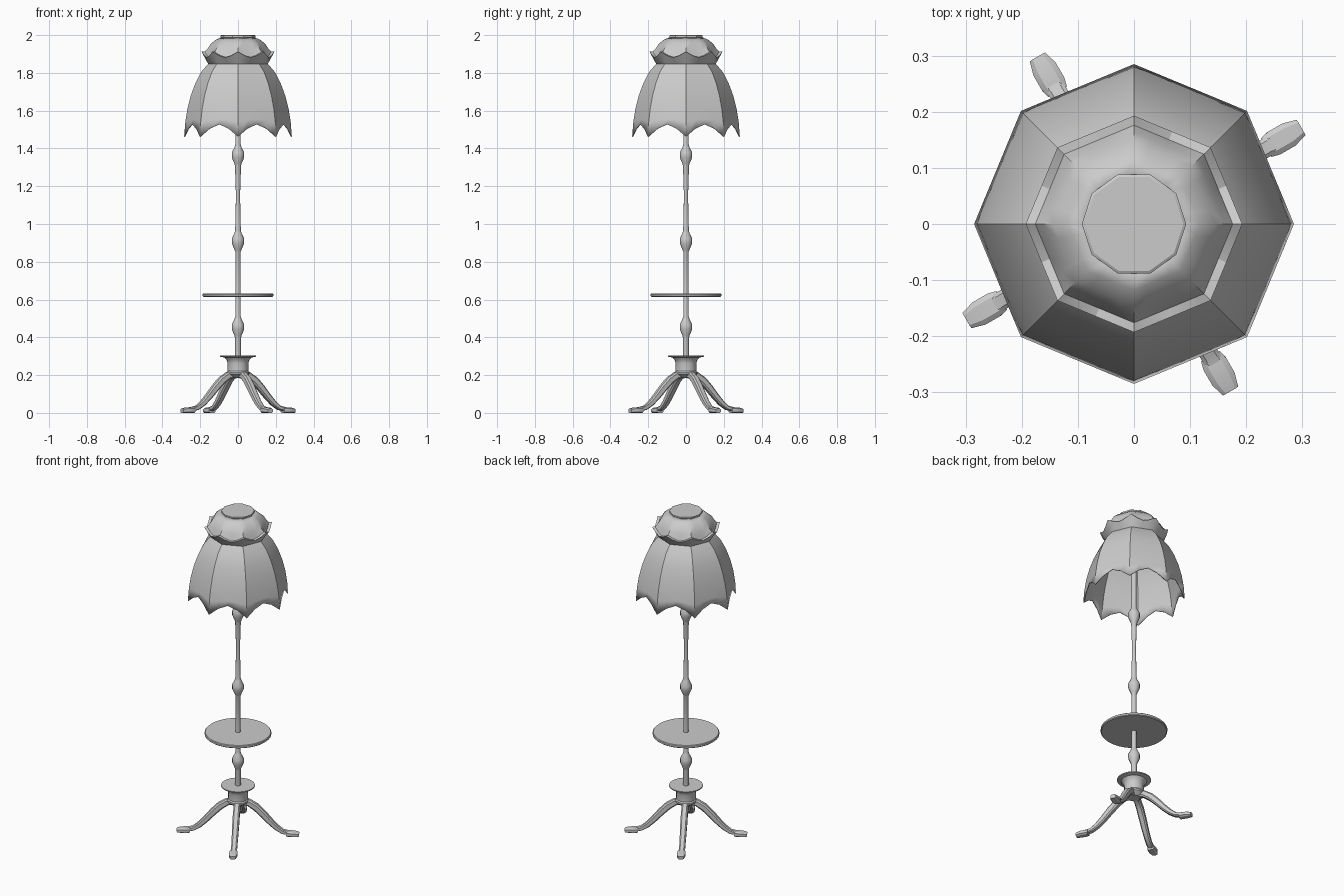
import bpy
from math import sin, cos, pi, radians
from mathutils import Vector

if "Cube" in bpy.data.objects:
    bpy.data.objects.remove(bpy.data.objects["Cube"])


def make(name, verts, faces, angle=30):
    me = bpy.data.meshes.new(name)
    me.from_pydata(verts, [], faces)
    me.update()
    ob = bpy.data.objects.new(name, me)
    bpy.context.collection.objects.link(ob)
    bpy.ops.object.select_all(action='DESELECT')
    ob.select_set(True)
    bpy.context.view_layer.objects.active = ob
    bpy.ops.object.shade_smooth_by_angle(angle=radians(angle))
    return ob


def skin(name, rings, caps=True, angle=30):
    """Join equal-length closed rings into a tube."""
    n = len(rings[0])
    verts = [v for ring in rings for v in ring]
    faces = [(k*n + i, k*n + (i+1) % n, (k+1)*n + (i+1) % n, (k+1)*n + i)
             for k in range(len(rings)-1) for i in range(n)]
    if caps:
        faces += [tuple(reversed(range(n))), tuple(range(len(verts)-n, len(verts)))]
    return make(name, verts, faces, angle)


def lathe(name, profile, n, angle=30):
    return skin(name, [[(r*cos(2*pi*i/n), r*sin(2*pi*i/n), z) for i in range(n)]
                       for r, z in profile], True, angle)


def octagon(r, z, scallop=0.0):
    """Octagon ring, four points per side; scallop shifts the side middles."""
    ring = []
    for i in range(8):
        a = Vector((cos(i*pi/4), sin(i*pi/4), 0)) * r
        b = Vector((cos((i+1)*pi/4), sin((i+1)*pi/4), 0)) * r
        for k, w in enumerate((0, .65, 1, .65)):
            p = a.lerp(b, k/4)
            ring.append((p.x, p.y, z + scallop*w))
    return ring


# Eight-sided fabric shade with pointed hem and flared collar
shade = skin("shade", [octagon(*p) for p in (
    (.285, 1.462, .066), (.279, 1.54, .015), (.268, 1.61), (.25, 1.68),
    (.226, 1.745), (.195, 1.805), (.158, 1.848), (.193, 1.912, -.03),
    (.176, 1.912, -.03), (.163, 1.925), (.145, 1.953), (.118, 1.975), (.088, 1.988))],
    caps=False)
solid = shade.modifiers.new("thickness", 'SOLIDIFY')
solid.thickness = .005
solid.offset = -1

# Top cap
lathe("shade_cap", [(.088, 1.982), (.093, 1.988), (.093, 1.997), (.088, 2.0)], 10)

# Turned pole with three repeated knobs
pole = [(.016, .2)]
for z, below, above in ((.455, .016, .014), (.91, .014, .015), (1.365, .016, .014)):
    pole += [(below, z-.057), (.019, z-.045), (.033, z-.013), (.033, z+.013),
             (.019, z+.04), (above, z+.057)]
    if z == .91:
        pole += [(.011, 1.15)]
pole += [(.014, 1.985)]
lathe("pole", pole, 12)

# Round tray table
lathe("tray", [(.183, .614), (.187, .618), (.187, .628), (.183, .632)], 32)

# Flared base hub
lathe("hub", [(.035, .185), (.042, .19), (.06, .205), (.06, .215), (.055, .222),
              (.055, .262), (.06, .28), (.072, .293), (.095, .298), (.095, .304)], 24)


def loft_leg(name, stations, turn):
    """Sweep a chamfered box along (radius, height, half width, half thickness)."""
    rings = []
    for k, (r, z, w, t) in enumerate(stations):
        a, b = stations[max(k-1, 0)], stations[min(k+1, len(stations)-1)]
        d = Vector((b[0]-a[0], b[1]-a[1])).normalized()
        ring = []
        for u, v in ((1, -.6), (1, .6), (.6, 1), (-.6, 1), (-1, .6), (-1, -.6), (-.6, -1), (.6, -1)):
            x, y, h = r - d.y*v*t, u*w, z + d.x*v*t
            ring.append((x*cos(turn) - y*sin(turn), x*sin(turn) + y*cos(turn), max(h, 0)))
        rings.append(ring)
    return skin(name, rings)


# Four curved legs with splayed feet
leg = ((.02, .202, .017, .016), (.06, .198, .018, .019), (.1, .172, .019, .02),
       (.14, .132, .019, .019), (.18, .087, .018, .017), (.215, .052, .017, .015),
       (.25, .027, .017, .012), (.29, .018, .017, .011))
foot = ((.272, .015, .019, .015), (.288, .015, .023, .015),
        (.318, .014, .023, .014), (.343, .011, .016, .011))
for i in range(4):
    turn = radians(30 + 90*i)
    loft_leg(f"leg_{i+1}", leg, turn)
    loft_leg(f"foot_{i+1}", foot, turn)
